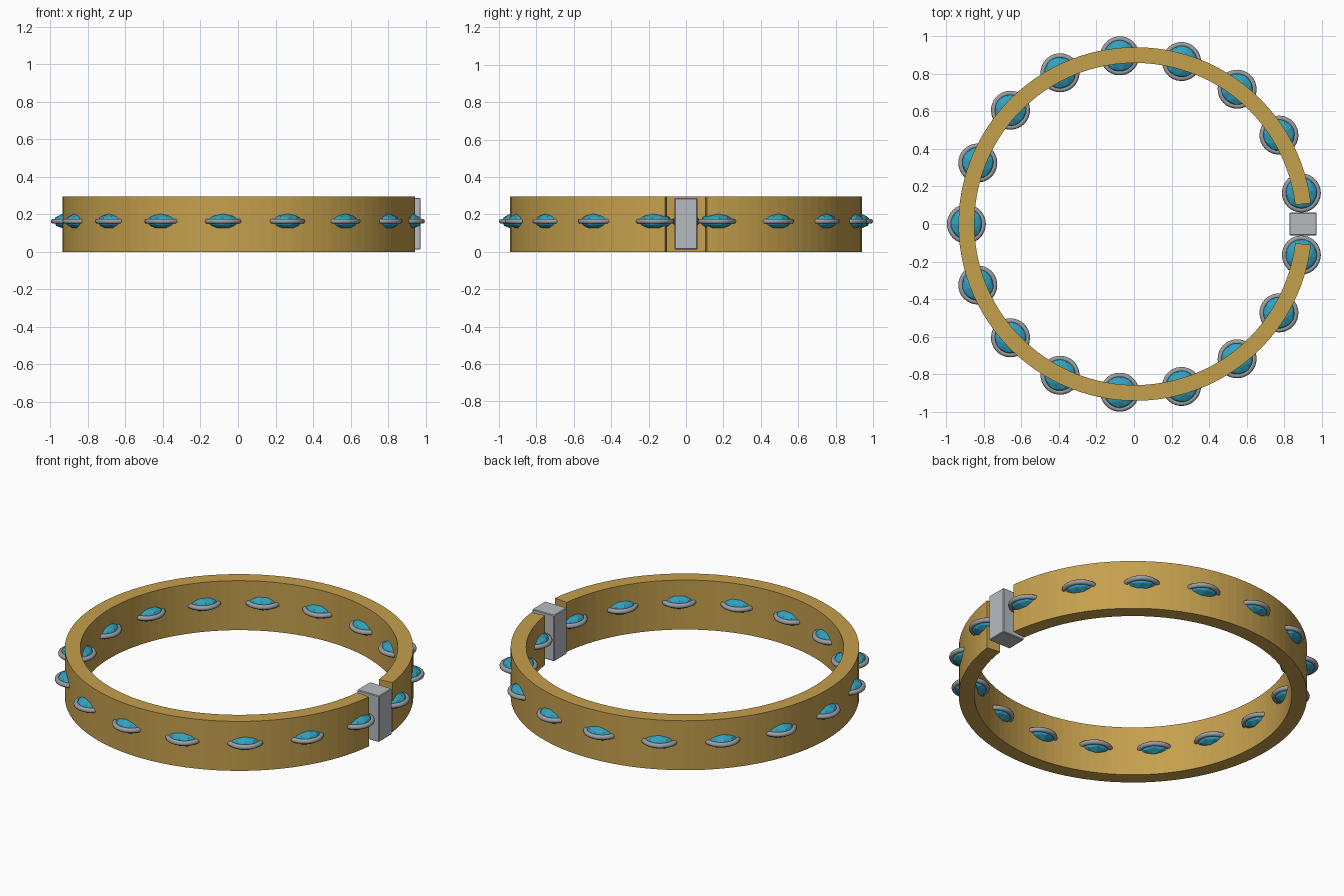
import bpy, bmesh, math
from mathutils import Matrix

if "Cube" in bpy.data.objects:
    bpy.data.objects.remove(bpy.data.objects["Cube"])

CX = 0.007            # hoop centre, offset so the whole model is centred
R_MID = 0.90          # circle the gems sit on
R_OUT, R_IN = 0.942, 0.858
HEIGHT = 0.295
GEMS = 17
GEM_Z = 0.163


def material(name, rgb):
    m = bpy.data.materials.new(name)
    m.diffuse_color = (*rgb, 1)
    m.use_nodes = True
    m.node_tree.nodes["Principled BSDF"].inputs["Base Color"].default_value = m.diffuse_color
    return m


gold = material("gold", (0.56, 0.35, 0.075))
teal = material("teal gem", (0.03, 0.36, 0.52))
steel = material("setting grey", (0.33, 0.34, 0.36))
silver = material("clasp silver", (0.47, 0.50, 0.53))


def make(name, bm, mat):
    bmesh.ops.recalc_face_normals(bm, faces=bm.faces)
    me = bpy.data.meshes.new(name)
    bm.to_mesh(me)
    bm.free()
    me.materials.append(mat)
    ob = bpy.data.objects.new(name, me)
    bpy.context.collection.objects.link(ob)
    return ob


# Open hoop: a rectangular section swept round, with a gap at +x
gap = math.radians(6.8)
steps = 100
bm = bmesh.new()
section = [(R_IN, 0), (R_OUT, 0), (R_OUT, HEIGHT), (R_IN, HEIGHT)]
loops = []
for i in range(steps + 1):
    a = gap + (2 * math.pi - 2 * gap) * i / steps
    loops.append([bm.verts.new((CX + r * math.cos(a), r * math.sin(a), z)) for r, z in section])
for p, q in zip(loops, loops[1:]):
    for k in range(4):
        n = (k + 1) % 4
        bm.faces.new((p[k], p[n], q[n], q[k]))
bm.faces.new(loops[0])
bm.faces.new(loops[-1])
make("bracelet_band", bm, gold)

# Clasp block in the gap
bm = bmesh.new()
bmesh.ops.create_cube(bm, size=1, matrix=Matrix.Translation((0.90, 0, 0.15))
                      @ Matrix.Diagonal((0.145, 0.122, 0.275, 1)))
clasp = make("clasp", bm, silver)
bev = clasp.modifiers.new("edge", 'BEVEL')
bev.width = 0.004
bev.segments = 1

# Gems and their round settings, passing through the band
for i in range(GEMS):
    a = 2 * math.pi * (i + 0.5) / GEMS
    place = Matrix.Translation((CX + R_MID * math.cos(a), R_MID * math.sin(a), GEM_Z)) @ Matrix.Rotation(a, 4, 'Z')

    bm = bmesh.new()
    bmesh.ops.create_icosphere(bm, subdivisions=2, radius=0.09,
                               matrix=Matrix.Diagonal((1, 1, 0.5, 1)))
    make(f"gem_{i + 1}", bm, teal).matrix_world = place

    bpy.ops.mesh.primitive_torus_add(major_radius=0.09, minor_radius=0.0138,
                                     major_segments=32, minor_segments=10)
    ring = bpy.context.object
    ring.name = f"gem_setting_{i + 1}"
    ring.data.materials.append(steel)
    bpy.ops.object.shade_smooth_by_angle(angle=math.radians(40))
    ring.matrix_world = place
